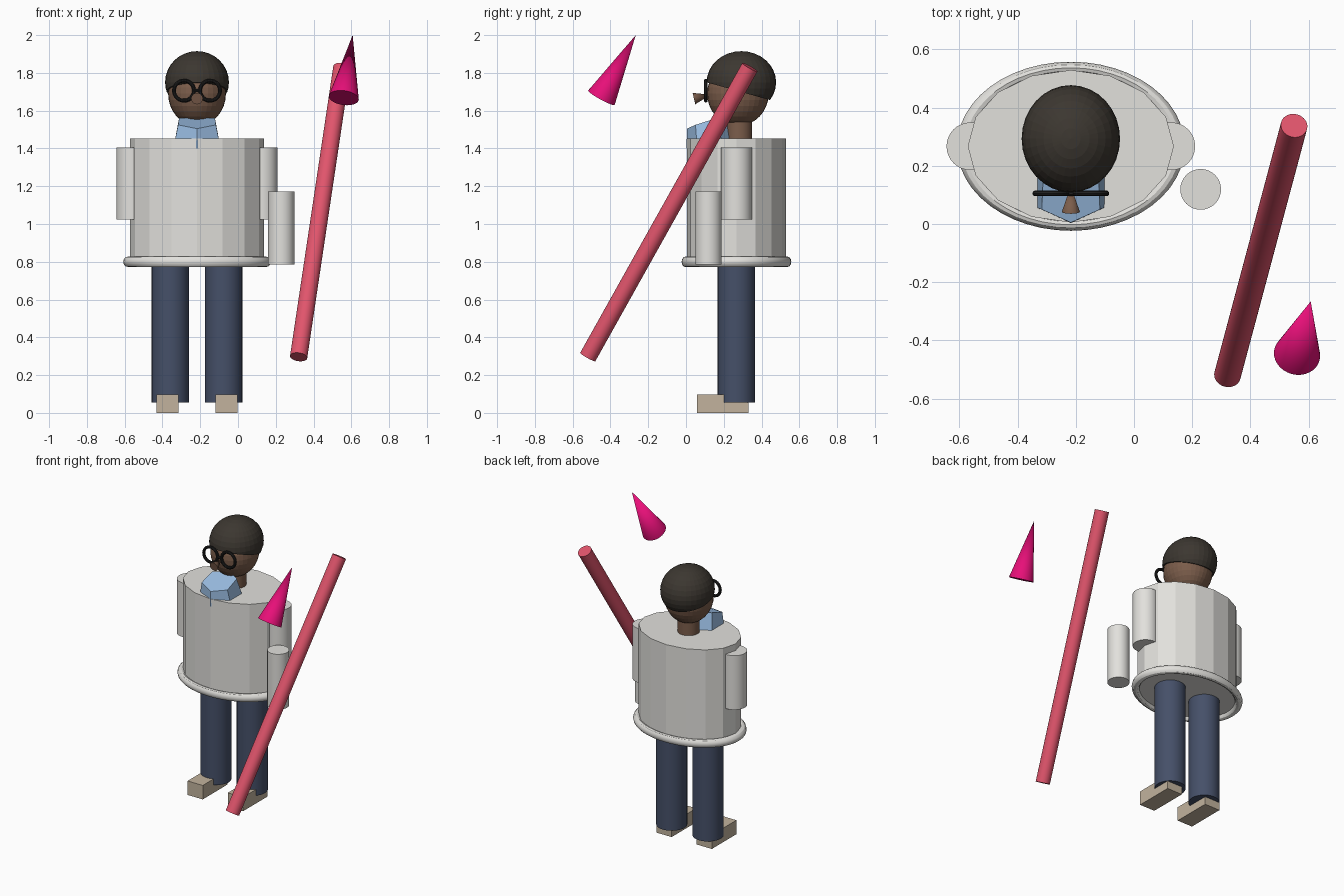
import bpy, bmesh, math
from mathutils import Vector, Matrix

if "Cube" in bpy.data.objects:
    bpy.data.objects.remove(bpy.data.objects["Cube"])

CX, CY = -0.217, 0.267   # figure axis


def material(name, r, g, b):
    m = bpy.data.materials.new(name)
    m.diffuse_color = (r, g, b, 1)
    m.use_nodes = True
    m.node_tree.nodes["Principled BSDF"].inputs["Base Color"].default_value = m.diffuse_color
    return m


CREAM = material("cream", 0.76, 0.75, 0.72)
SKIN = material("skin", 0.20, 0.11, 0.07)
HAIR = material("hair", 0.045, 0.038, 0.03)
BLACK = material("black", 0.015, 0.015, 0.015)
DENIM = material("denim", 0.06, 0.08, 0.14)
TAN = material("tan", 0.54, 0.45, 0.34)
BLUE = material("light_blue", 0.33, 0.52, 0.78)
RED = material("red", 0.75, 0.09, 0.15)
MAGENTA = material("magenta", 0.80, 0.005, 0.19)


def finish(name, mat, smooth=False):
    o = bpy.context.object
    o.name = name
    o.data.materials.append(mat)
    if smooth:
        bpy.ops.object.shade_smooth_by_angle(angle=math.radians(30))
    return o


def rod(name, a, b, r1, mat, r2=None, sides=32, smooth=True):
    """Cylinder or cone running from point a to point b."""
    a, b = Vector(a), Vector(b)
    d = b - a
    bpy.ops.mesh.primitive_cone_add(
        vertices=sides, radius1=r1, radius2=r1 if r2 is None else r2,
        depth=d.length, location=(a + b) / 2,
        rotation=d.to_track_quat('Z', 'Y').to_euler())
    return finish(name, mat, smooth)


def ball(name, centre, radii, mat):
    bpy.ops.mesh.primitive_uv_sphere_add(segments=32, ring_count=16, radius=1)
    o = finish(name, mat)
    o.data.transform(Matrix.Translation(centre) @ Matrix.Diagonal((*radii, 1)))
    return o


# head, nose and neck
ball("head", (CX, 0.275, 1.69), (0.153, 0.163, 0.17), SKIN)
rod("nose", (CX, 0.042, 1.664), (CX, 0.13, 1.684), 0.031, SKIN, r2=0)
rod("neck", (CX, 0.28, 1.42), (CX, 0.28, 1.62), 0.07, SKIN)

# hair cap, cut by a plane falling towards the back
hair = ball("hair", (CX, 0.293, 1.75), (0.169, 0.184, 0.165), HAIR)
bm = bmesh.new()
bm.from_mesh(hair.data)
cut = bmesh.ops.bisect_plane(bm, geom=bm.verts[:] + bm.edges[:] + bm.faces[:],
                             plane_co=(0, 0.445, 1.656),
                             plane_no=(0, 0.28, 1), clear_inner=True)
bmesh.ops.holes_fill(bm, edges=[e for e in cut["geom_cut"]
                                if isinstance(e, bmesh.types.BMEdge)])
bm.to_mesh(hair.data)
bm.free()

# glasses
for side, tag in ((-1, "right"), (1, "left")):
    bpy.ops.mesh.primitive_torus_add(
        location=(CX + side * 0.069, 0.105, 1.706), rotation=(math.pi / 2, 0, 0),
        major_radius=0.053, minor_radius=0.01, major_segments=32, minor_segments=10)
    finish("glasses_rim_" + tag, BLACK, True)
rod("glasses_bridge", (CX - 0.02, 0.105, 1.706), (CX + 0.02, 0.105, 1.706), 0.008, BLACK, sides=12)

# collar: six-sided, top sloping down to the front
bottom = [(0, 0.003, 1.40), (0.125, 0.06, 1.40), (0.125, 0.20, 1.40),
          (0, 0.27, 1.40), (-0.125, 0.20, 1.40), (-0.125, 0.06, 1.40)]
top = [(0, 0.005, 1.505), (0.10, 0.05, 1.525), (0.095, 0.16, 1.56),
       (0, 0.225, 1.565), (-0.095, 0.16, 1.56), (-0.10, 0.05, 1.525)]
bm = bmesh.new()
lo = [bm.verts.new((x + CX, y, z)) for x, y, z in bottom]
hi = [bm.verts.new((x + CX, y, z)) for x, y, z in top]
bm.faces.new(lo[::-1])
bm.faces.new(hi)
for i in range(6):
    j = (i + 1) % 6
    bm.faces.new((lo[i], lo[j], hi[j], hi[i]))
mesh = bpy.data.meshes.new("collar")
bm.to_mesh(mesh)
bm.free()
mesh.materials.append(BLUE)
bpy.context.collection.objects.link(bpy.data.objects.new("collar", mesh))

# sweater body and rolled hem, both flattened front to back
torso = rod("torso", (CX, CY, 0.795), (CX, CY, 1.452), 0.354, CREAM, sides=16, smooth=False)
torso.rotation_euler = (0, 0, 0)
torso.scale = (1, 0.74, 1)
bpy.ops.mesh.primitive_torus_add(location=(CX, CY, 0.80), major_radius=0.363,
                                 minor_radius=0.028, major_segments=48, minor_segments=12)
finish("hem", CREAM, True).scale = (1, 0.79 * 0.94, 1)

# arms, legs and shoes
for s, tag in ((-1, "right"), (1, "left")):
    ax, lx, sx = CX + s * 0.345, CX + s * 0.141, CX + s * 0.156
    rod("upper_arm_" + tag, (ax, CY, 1.025), (ax, CY, 1.405), 0.082, CREAM)
    rod("leg_" + tag, (lx, CY, 0.055), (lx, CY, 0.80), 0.099, DENIM)
    bpy.ops.mesh.primitive_cube_add(size=1, location=(sx, 0.194, 0.049))
    finish("shoe_" + tag, TAN).scale = (0.118, 0.272, 0.098)
rod("forearm_left", (0.229, 0.119, 0.785), (0.229, 0.119, 1.172), 0.07, CREAM)

# slanted pole and floating cone
rod("pole", (0.321, -0.52, 0.296), (0.55, 0.338, 1.83), 0.046, RED)
rod("cone", (0.56, -0.448, 1.668), (0.607, -0.266, 2.0), 0.08, MAGENTA, r2=0)
